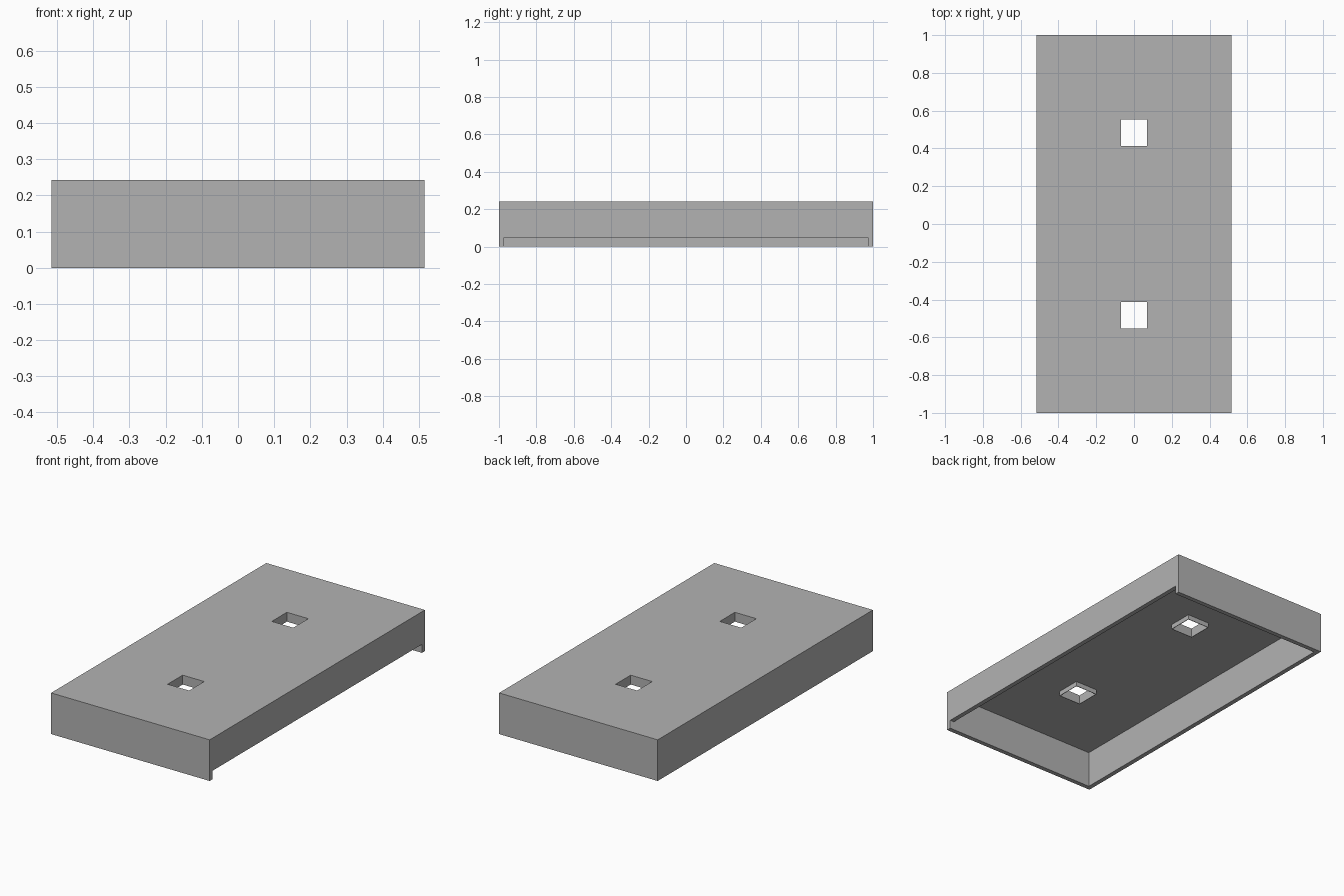
import bpy

default = bpy.data.objects.get("Cube")
if default:
    bpy.data.objects.remove(default, do_unlink=True)

HX, HY, TOP = 0.516, 1.0, 0.242    # half width, half length, height
WALL = 0.027                       # wall and top plate thickness
HOLE, RIM = 0.07, 0.003            # half hole size, collar thickness
COLLAR_BOTTOM = 0.187

grey = bpy.data.materials.new("plain grey")
grey.use_nodes = True
colour = (0.45, 0.45, 0.45, 1)
grey.diffuse_color = colour
grey.node_tree.nodes["Principled BSDF"].inputs["Base Color"].default_value = colour


def box(name, low, high):
    """Box between two opposite corners."""
    bpy.ops.mesh.primitive_cube_add(size=1)
    obj = bpy.context.object
    obj.name = name
    for v in obj.data.vertices:
        v.co = [high[i] if v.co[i] > 0 else low[i] for i in range(3)]
    obj.data.materials.append(grey)
    return obj


def combine(target, tool, operation):
    """Apply a boolean and discard the tool."""
    tool.hide_render = True
    mod = target.modifiers.new(operation, 'BOOLEAN')
    mod.operation = operation
    mod.solver = 'EXACT'
    mod.object = tool
    bpy.context.view_layer.objects.active = target
    bpy.ops.object.modifier_apply(modifier=mod.name)
    bpy.data.objects.remove(tool, do_unlink=True)


# Hollow cover, open underneath
cover = box("cover", (-HX, -HY, 0), (HX, HY, TOP))
cavity = box("cavity", (WALL - HX, WALL - HY, -0.1), (HX - WALL, HY - WALL, TOP - WALL))
combine(cover, cavity, 'DIFFERENCE')

# Long gap under the left wall
gap = box("gap", (HX - 2 * WALL, WALL - HY, -0.1), (HX + 0.1, HY - WALL, 0.05))
combine(cover, gap, 'DIFFERENCE')

# Two square holes with thin collars hanging under the top plate
for y in (-0.484, 0.484):
    r = HOLE + RIM
    collar = box("collar", (-r, y - r, COLLAR_BOTTOM), (r, y + r, TOP - WALL / 2))
    combine(cover, collar, 'UNION')
    hole = box("hole", (-HOLE, y - HOLE, 0.1), (HOLE, y + HOLE, TOP + 0.1))
    combine(cover, hole, 'DIFFERENCE')
